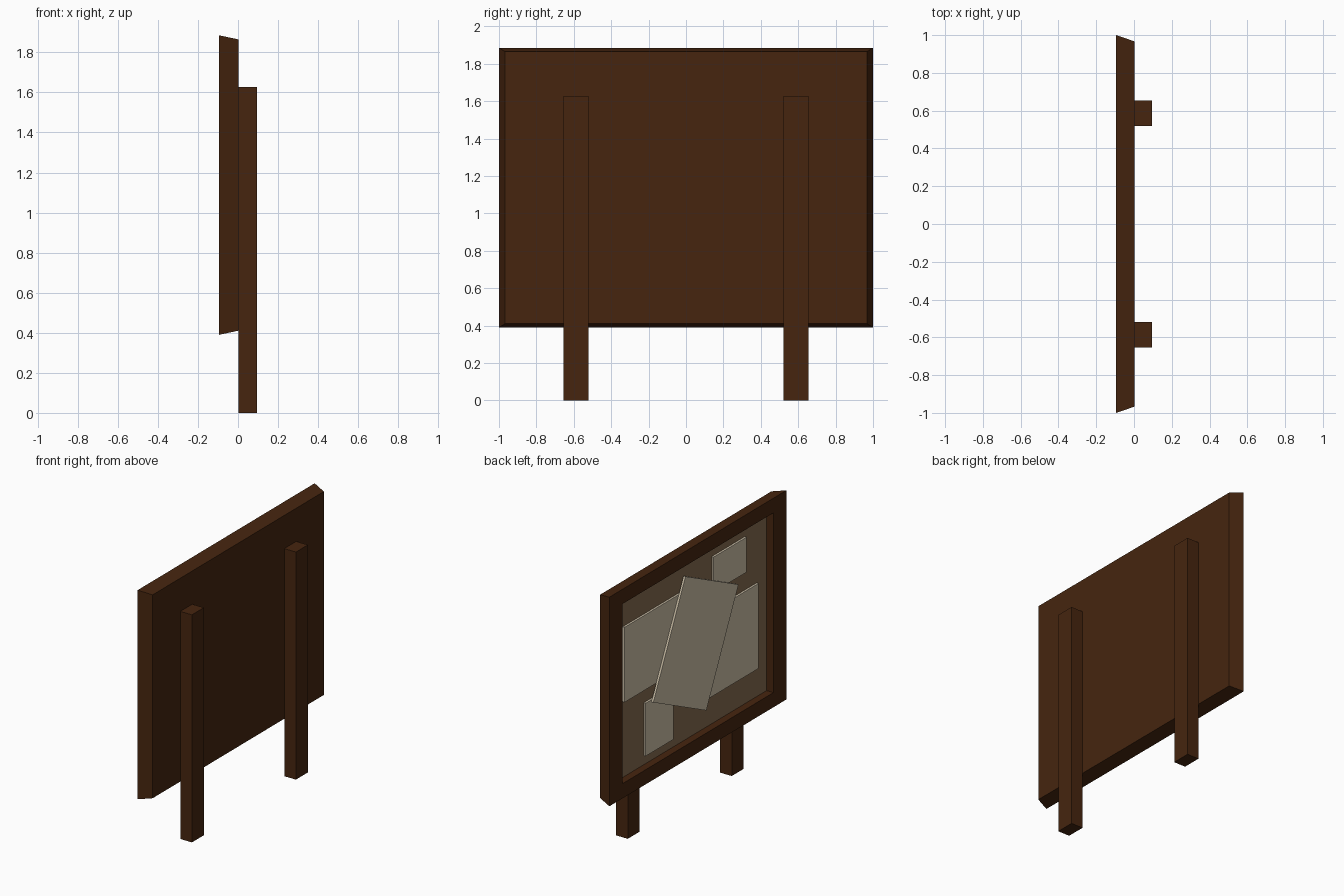
import bpy, bmesh
from math import radians
from mathutils import Matrix

cube = bpy.data.objects.get("Cube")
if cube:
    bpy.data.objects.remove(cube)


def material(name, rgb):
    m = bpy.data.materials.new(name)
    m.use_nodes = True
    m.diffuse_color = (*rgb, 1)
    m.node_tree.nodes["Principled BSDF"].inputs["Base Color"].default_value = (*rgb, 1)
    return m


wood = material("dark wood", (0.061, 0.0185, 0.0048))
backing = material("brown backing", (0.238, 0.15, 0.078))
paper = material("aged paper", (0.61, 0.527, 0.392))


def finish(name, bm, *mats):
    bmesh.ops.recalc_face_normals(bm, faces=bm.faces)
    me = bpy.data.meshes.new(name)
    bm.to_mesh(me)
    bm.free()
    for m in mats:
        me.materials.append(m)
    ob = bpy.data.objects.new(name, me)
    bpy.context.collection.objects.link(ob)
    return ob


def box(name, x, y, z, mat, tilt=0):
    """Box from (min, max) ranges, turned about x around its centre."""
    bm = bmesh.new()
    spans = (x, y, z)
    size = Matrix.Diagonal([b - a for a, b in spans] + [1])
    place = Matrix.Translation([(a + b) / 2 for a, b in spans])
    bmesh.ops.create_cube(bm, size=1, matrix=place @ Matrix.Rotation(radians(tilt), 4, 'X') @ size)
    return finish(name, bm, mat)


# Board: rectangular rings from the narrower back, round the frame, into the recess
FRONT, BACK, PANEL = -0.094, 0.002, -0.04
MID = 1.1375
bm = bmesh.new()
rings = []
for x, half_y, half_z in ((BACK, 0.967, 0.727), (FRONT, 1.0, 0.7475),
                          (FRONT, 0.853, 0.6425), (PANEL, 0.853, 0.6425)):
    rings.append([bm.verts.new((x, sy * half_y, MID + sz * half_z))
                  for sy, sz in ((-1, -1), (1, -1), (1, 1), (-1, 1))])
for a, b in zip(rings, rings[1:]):
    for i in range(4):
        j = (i + 1) % 4
        bm.faces.new((a[i], a[j], b[j], b[i]))
bm.faces.new(rings[0])
bm.faces.new(rings[-1]).material_index = 1
finish("framed_board", bm, wood, backing)

# Posts behind the board
for side, s in (("front", -1), ("back", 1)):
    box(side + "_post", (BACK, 0.094), sorted((s * 0.52, s * 0.655)), (0, 1.627), wood)

# Pinned notices
layer = (PANEL - 0.015, PANEL)
box("small_upper_notice", layer, (-0.607, -0.234), (1.44, 1.69), paper)
box("wide_notice", layer, (0.05, 0.772), (1.036, 1.572), paper)
box("tall_notice", layer, (-0.742, 0.0), (0.70, 1.308), paper)
box("small_lower_notice", layer, (0.218, 0.534), (0.56, 0.938), paper)
box("tilted_notice", (PANEL - 0.03, PANEL - 0.015), (-0.344, 0.32), (0.739, 1.583), paper, 25.5)
